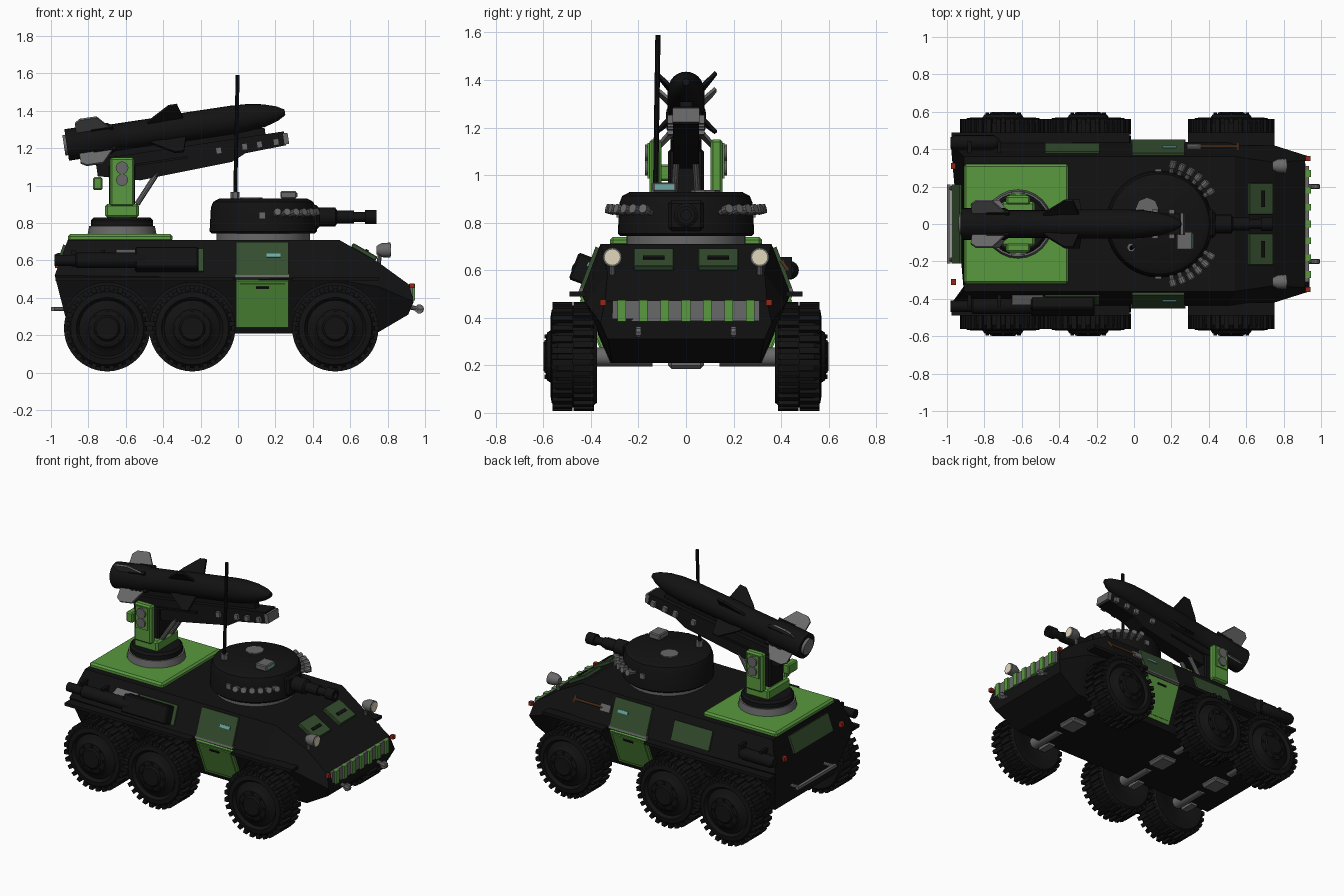
import bpy, bmesh
from math import radians, sin, cos, pi, atan2
from mathutils import Matrix, Vector

if "Cube" in bpy.data.objects:
    bpy.data.objects.remove(bpy.data.objects["Cube"])

def mat(name, r, g, b):
    m = bpy.data.materials.new(name)
    m.diffuse_color = (r, g, b, 1)
    m.use_nodes = True
    m.node_tree.nodes["Principled BSDF"].inputs["Base Color"].default_value = m.diffuse_color
    return m

BLACK = mat("black", .006, .006, .006)
GREEN = mat("green", .10, .32, .05)
OLIVE = mat("dark_green", .035, .075, .028)
GREY = mat("grey", .14, .14, .14)
RED = mat("red", .3, .02, .01)
LENS = mat("cream", .75, .68, .5)
GLASS = mat("teal", .15, .4, .4)
WOOD = mat("wood", .2, .08, .03)
I = Matrix.Identity(4)
AX = {'x': Matrix.Rotation(pi/2, 4, 'Y'), 'y': Matrix.Rotation(-pi/2, 4, 'X'),
      '-y': Matrix.Rotation(pi/2, 4, 'X'), '-x': Matrix.Rotation(-pi/2, 4, 'Y'), 'z': I}

def finish(name, bm, m, M=I, smooth=False):
    bmesh.ops.remove_doubles(bm, verts=bm.verts, dist=1e-5)
    bmesh.ops.recalc_face_normals(bm, faces=bm.faces)
    me = bpy.data.meshes.new(name)
    bm.to_mesh(me)
    bm.free()
    ob = bpy.data.objects.new(name, me)
    bpy.context.collection.objects.link(ob)
    me.materials.append(m)
    ob.matrix_world = M
    if smooth:
        bpy.ops.object.select_all(action='DESELECT')
        ob.select_set(True)
        bpy.context.view_layer.objects.active = ob
        bpy.ops.object.shade_smooth_by_angle(angle=radians(35))
    return ob

def box(name, loc, size, m=GREY, rot=0, axis='X', bevel=0, M=I):
    bm = bmesh.new()
    bmesh.ops.create_cube(bm, size=1)
    bmesh.ops.scale(bm, vec=size, verts=bm.verts)
    if bevel:
        bmesh.ops.bevel(bm, geom=bm.edges[:], offset=bevel, segments=1, affect='EDGES')
    return finish(name, bm, m, M @ Matrix.Translation(loc) @ Matrix.Rotation(rot, 4, axis))

def lathe(name, prof, loc, axis='z', m=GREY, seg=24, M=I, smooth=True):
    bm = bmesh.new()
    vs = [bm.verts.new((r, 0, h)) for r, h in [(0, prof[0][1])] + prof + [(0, prof[-1][1])]]
    es = [bm.edges.new(p) for p in zip(vs, vs[1:])]
    bmesh.ops.spin(bm, geom=vs + es, cent=(0, 0, 0), axis=(0, 0, 1), angle=2*pi, steps=seg)
    A = AX[axis] if isinstance(axis, str) else axis
    return finish(name, bm, m, M @ Matrix.Translation(loc) @ A, smooth)

def cyl(name, loc, r, l, axis='z', m=GREY, seg=16, M=I):
    return lathe(name, [(r, -l/2), (r, l/2)], loc, axis, m, seg, M)

def prism(name, pts, w, m, M=I):
    bm = bmesh.new()
    f = bm.faces.new([bm.verts.new((x, -w/2, z)) for x, z in pts])
    r = bmesh.ops.extrude_face_region(bm, geom=[f])
    bmesh.ops.translate(bm, vec=(0, w, 0), verts=[v for v in r['geom'] if isinstance(v, bmesh.types.BMVert)])
    return finish(name, bm, m, M)

def rod(name, a, b, r, m=GREY):
    d = Vector(b) - Vector(a)
    return cyl(name, (Vector(a) + Vector(b))/2, r, d.length, d.to_track_quat('Z', 'Y').to_matrix().to_4x4(), m, 10)

# Hull lofted through half sections (bottom, belt, top)
secs = [[(-.90, .32, .21), (-.98, .43, .52), (-.91, .36, .71)],
        [(.50, .32, .21), (.50, .44, .50), (.54, .36, .71)],
        [(.74, .31, .21), (.75, .42, .46), (.75, .33, .59)],
        [(.91, .33, .31), (.94, .36, .38), (.915, .34, .47)]]
bm = bmesh.new()
rings = [[bm.verts.new((x, s*y, z)) for s, o in ((1, 1), (-1, -1)) for x, y, z in sec[::o]] for sec in secs]
for a, b in zip(rings, rings[1:]):
    for i in range(6):
        bm.faces.new((a[i], a[(i+1) % 6], b[(i+1) % 6], b[i]))
bm.faces.new(rings[0])
bm.faces.new(rings[-1][::-1])
hull = finish("hull", bm, BLACK)

# Panels that follow the sloped hull sides
UP, LOW = atan2(.08, .21), atan2(.12, .29)
def upper(name, s, x, z, lx, h, t=.02, m=OLIVE, out=0):
    return box(name, (x, s*(.44 - .08*(z-.5)/.21 + out), z), (lx, t, h), m, s*UP)
def lower(name, s, x, z, lx, h, t=.02, m=GREEN, out=0):
    return box(name, (x, s*(.32 + .12*(z-.21)/.29 + out), z), (lx, t, h), m, -s*LOW)

# Wheels, wheel wells and running gear
tyre = [(.09, -.175), (.11, -.185), (.195, -.195), (.214, -.17), (.214, -.03), (.195, -.005),
        (.165, 0), (.15, -.02), (.13, -.01), (.11, 0), (.10, .015), (.07, .02), (.06, .03)]
for x in (-.70, -.245, .52):
    box("differential", (x, 0, .205), (.13, .15, .04), GREY, bevel=.015)
    for s in (1, -1):
        ax = 'y' if s > 0 else '-y'
        lathe("wheel", tyre, (x, s*.57, .237), ax, BLACK, 32)
        bm = bmesh.new()
        for k in range(28):
            for side in (0, 1):
                T = Matrix.Rotation((k + side/2)*2*pi/28, 4, 'Y') @ Matrix.Translation((0, s*(.43 + .09*side), .215))
                bmesh.ops.create_cube(bm, size=1, matrix=T @ Matrix.Diagonal((.026, .085, .03, 1)))
        finish("tyre_tread", bm, BLACK, Matrix.Translation((x, 0, .237)))
        for k in range(8):
            a = k*pi/4
            cyl("wheel_bolt", (x + .085*cos(a), s*.585, .237 + .085*sin(a)), .01, .02, ax, BLACK, 6)
        cyl("axle", (x, s*.28, .235), .04, .28, ax, GREY, 12)
        box("suspension_arm", (x - .06, s*.34, .22), (.05, .1, .05), GREY)
        cut = cyl("wheel_well_cutter", (x, s*.55, .237), .245, .36, ax, BLACK, 32)
        cut.hide_render = True
        cut.hide_viewport = True
        mod = hull.modifiers.new("wheel_well", 'BOOLEAN')
        mod.object = cut
        mod.solver = 'EXACT'

# Side fittings on both sides
for s in (1, -1):
    upper("upper_door", s, .13, .605, .28, .19, .03)
    upper("door_window", s, .19, .625, .075, .02, .01, GLASS, .018)
    upper("door_frame", s, .13, .512, .29, .02, .03, GREY)
    lower("lower_door", s, .13, .37, .28, .27)
    lower("lower_door_inset", s, .13, .37, .24, .23, .01, GREEN, .012)
    lower("door_handle", s, .13, .455, .07, .012, .012, BLACK, .018)
    upper("side_panel", s, -.33, .60, .29, .13)
    box("rear_fender", (-.5, s*.455, .50), (.95, .07, .02), BLACK)
    box("front_fender", (.52, s*.455, .50), (.46, .07, .02), BLACK)
    rod("headlight_post", (.75, s*.31, .57), (.76, s*.31, .64), .012)
    lathe("headlight", [(.022, -.04), (.038, -.01), (.04, .035), (.034, .035)], (.78, s*.31, .655), 'x', GREY, 16)
    cyl("headlight_lens", (.815, s*.31, .655), .032, .008, 'x', LENS)
    box("front_marker", (.93, s*.35, .465), (.025, .025, .025), RED)
    box("tail_light", (-.965, s*.31, .575), (.025, .03, .03), RED)
    rod("tow_hook", (.92, s*.2, .35), (.99, s*.2, .335), .013)
    cyl("tow_eye", (.97, s*.2, .34), .025, .02, 'y', GREY, 10)
    box("front_hatch", (.675, s*.135, .645), (.15, .17, .025), OLIVE, radians(30), 'Y', .004)
    box("hatch_slit", (.69, s*.135, .652), (.02, .09, .012), BLACK, radians(30), 'Y')
    rod("bumper_bracket", (-.92, s*.19, .34), (-.99, s*.19, .34), .012)

# Exhausts, stowage and shovel
lathe("long_exhaust", [(.03, -.38), (.03, -.27), (.042, -.26), (.042, .1), (.03, .12)], (-.60, -.44, .60), 'x', BLACK, 16)
lathe("short_exhaust", [(.03, -.13), (.04, -.11), (.04, .1), (.02, .13)], (-.85, .435, .60), 'x', BLACK, 16)
box("stowage_box", (-.38, -.435, .605), (.34, .08, .12), BLACK, -UP, bevel=.008)
box("exhaust_shield", (-.57, -.40, .645), (.165, .07, .012), GREY, UP)
for x in (-.88, -.72):
    for s in (1, -1):
        box("exhaust_bracket", (x, s*.41, .61), (.02, .07, .09), BLACK)
rod("shovel_handle", (.34, .415, .62), (.55, .415, .62), .008, WOOD)
rod("shovel_grip", (.555, .43, .60), (.555, .40, .64), .008, WOOD)
upper("shovel_blade", 1, .32, .62, .075, .05, .012, GREY, .02)

# Nose grille and rear
box("grille_back", (.925, 0, .43), (.02, .62, .085), GREY)
for i in range(7):
    box("grille_bar", (.932, -.27 + i*.09 if i != 3 else 0, .43), (.03, .036, .09), GREEN)
box("rear_bumper", (-.99, 0, .34), (.02, .42, .02), GREY)
box("rear_hatch", (-.945, 0, .625), (.02, .42, .12), OLIVE, radians(20), 'Y')

# Turret and gun
TX, TY = .135, 0
cyl("turret_ring", (TX, TY, .725), .25, .05, 'z', GREY, 32)
lathe("turret", [(.275, 0), (.287, .012), (.28, .14), (.268, .17), (.235, .187)], (TX, TY, .743), 'z', BLACK, 40)
box("gun_mantlet", (.40, 0, .83), (.07, .15, .13), BLACK, bevel=.015)
lathe("gun", [(.05, 0), (.05, .1), (.034, .11), (.034, .2), (.026, .2), (.026, .26), (.038, .26), (.038, .32), (.022, .32), (.022, .30)],
      (.42, 0, .832), 'x', BLACK, 20)
cyl("turret_hatch", (.07, .08, .93), .06, .015, 'z', GREY, 8)
box("periscope_base", (.27, -.09, .935), (.07, .07, .03), BLACK)
box("periscope", (.27, -.09, .95), (.085, .10, .04), GREY, bevel=.006)
box("periscope_glass", (.314, -.09, .95), (.006, .08, .022), GLASS)
for s in (1, -1):
    for k in range(6):
        a = s*radians(32 + 9*k)
        R = Matrix.Rotation(a, 4, 'Z') @ Matrix.Rotation(radians(75), 4, 'Y')
        lathe("smoke_launcher", [(.014, -.035), (.014, .0), (.02, .005), (.02, .04)],
              (TX + .305*cos(a), s*abs(.305*sin(a)), .85), R, GREY, 10)
    box("sight_block", (.13, s*.283, .84), (.035, .02, .035), GREY)
cyl("antenna_base", (-.015, -.125, .94), .024, .05, 'z', GREY, 6)
rod("antenna", (-.015, -.128, .94), (-.002, -.118, 1.59), .011, BLACK)

# Launcher deck and pedestal
PX = -.62
box("launcher_deck", (-.63, 0, .72), (.56, .64, .04), GREEN, bevel=.012)
lathe("pedestal_base", [(.185, .735), (.175, .785)], (PX, 0, 0), 'z', GREY, 24)
lathe("pedestal_drum", [(.165, .785), (.165, .815), (.15, .83)], (PX, 0, 0), 'z', BLACK, 24)
box("pedestal_block", (PX, 0, .865), (.18, .24, .075), GREEN, bevel=.012)
box("cradle_core", (PX, 0, 1.0), (.14, .15, .22), BLACK, bevel=.01)
box("control_box", (-.75, -.06, 1.01), (.05, .1, .07), GREEN, bevel=.008)
for s in (1, -1):
    box("yoke_arm", (PX, s*.128, 1.02), (.13, .05, .26), GREEN, bevel=.01)
    box("yoke_plate", (PX, s*.155, 1.06), (.09, .012, .15), GREEN)
    for z, r in ((1.095, .034), (1.03, .032)):
        cyl("yoke_pivot", (PX, s*.16, z), r, .025, 'y', GREY)
    rod("elevation_strut", (-.54, s*.05, .90), (-.43, s*.04, 1.07), .015)

# Tilted rail and missile share one frame
L = Matrix.Translation((PX, 0, 1.13)) @ Matrix.Rotation(radians(-8.5), 4, 'Y')
prism("launch_rail", [(-.14, -.06), (.08, -.115), (.58, -.09), (.66, -.055), (.88, -.045), (.88, .03), (-.14, .03)], .11, BLACK, L)
box("rail_top", (.33, 0, .045), (.9, .05, .04), BLACK, M=L)
box("rail_end", (.885, 0, -.01), (.025, .115, .06), GREY, M=L)
for s in (1, -1):
    for u in (.52, .66, .74, .83):
        box("rail_lug", (u, s*.062, -.02), (.03, .03, .035), GREY, M=L)
    rod_ = box("rail_conduit", (.2, s*.06, -.03), (.3, .012, .012), BLACK, M=L)
lathe("missile", [(.06, -.27), (.06, -.28), (.085, -.28), (.085, -.05), (.074, -.03), (.074, .22), (.078, .25),
                  (.078, .62), (.074, .70), (.06, .79), (.038, .86), (.015, .90)], (0, 0, .13), 'x', BLACK, 24, L)
cyl("missile_nozzle", (-.275, 0, .13), .055, .04, 'x', GREY, 20, L)
for k in range(4):
    F = L @ Matrix.Translation((0, 0, .13)) @ Matrix.Rotation(pi/4 + k*pi/2, 4, 'X')
    prism("rear_fin", [(-.22, .07), (-.22, .15), (-.19, .175), (-.10, .175), (-.03, .07)], .012, GREY, F)
    prism("middle_fin", [(.15, .06), (.19, .10), (.29, .178), (.335, .178), (.36, .06)], .014, BLACK, F)
    box("missile_fairing", (-.08, 0, .082), (.12, .02, .02), BLACK, M=F)
